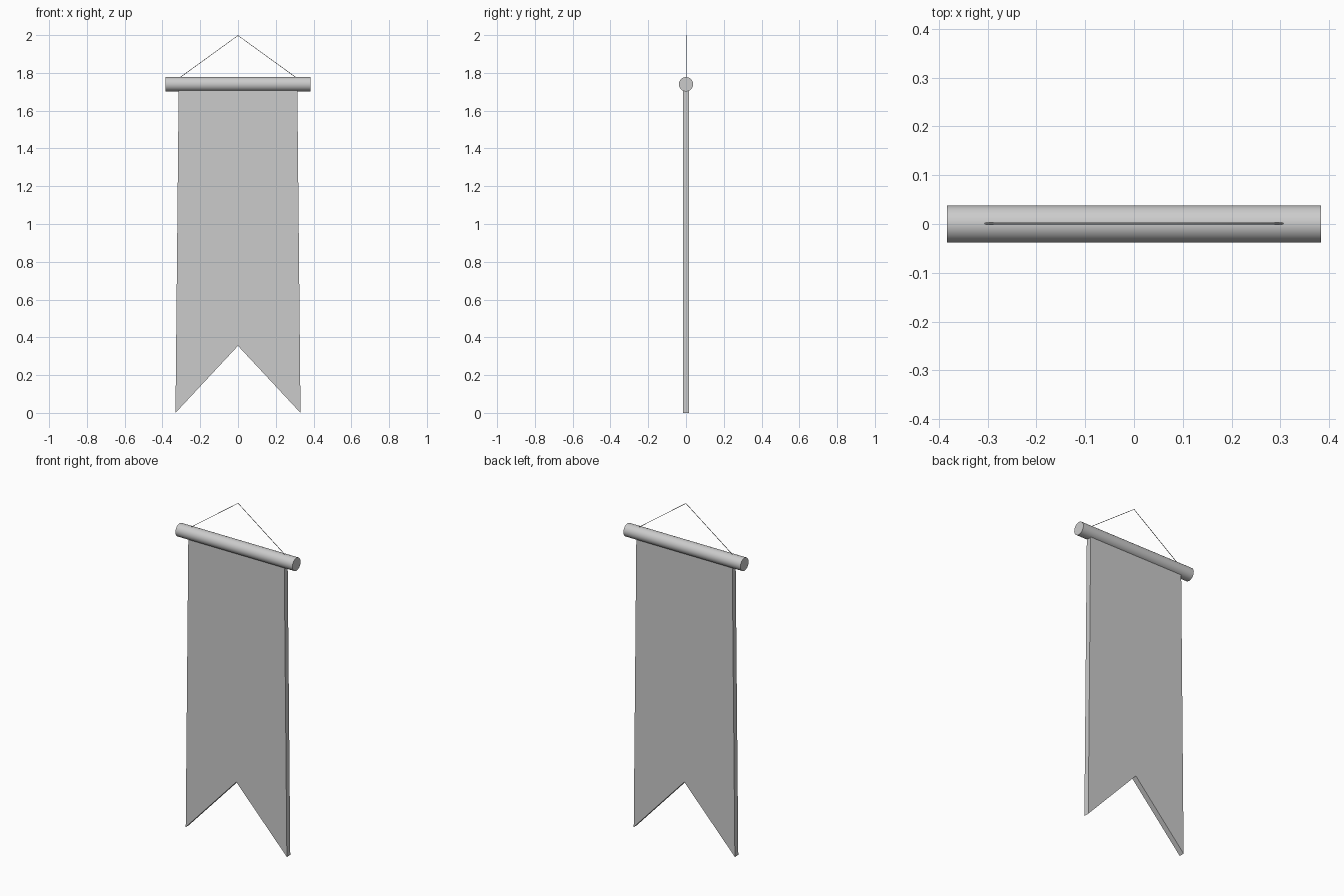
import bpy, bmesh, math

if "Cube" in bpy.data.objects:
    bpy.data.objects.remove(bpy.data.objects["Cube"])

# Cloth: swallow-tailed profile extruded to an even thickness
half = [(0.314, 1.725), (0.331, 0.0)]
profile = half + [(0, 0.355)] + [(-x, z) for x, z in reversed(half)]
bm = bmesh.new()
face = bm.faces.new([bm.verts.new((x, -0.016, z)) for x, z in profile])
ext = bmesh.ops.extrude_face_region(bm, geom=[face])
verts = [v for v in ext["geom"] if isinstance(v, bmesh.types.BMVert)]
bmesh.ops.translate(bm, verts=verts, vec=(0, 0.032, 0))
bmesh.ops.recalc_face_normals(bm, faces=bm.faces)
mesh = bpy.data.meshes.new("banner_cloth")
bm.to_mesh(mesh)
bm.free()
bpy.context.collection.objects.link(bpy.data.objects.new("banner_cloth", mesh))

# Hanging rod
bpy.ops.mesh.primitive_cylinder_add(vertices=32, radius=0.038, depth=0.766,
                                    location=(0, 0, 1.74),
                                    rotation=(0, math.pi / 2, 0))
rod = bpy.context.object
rod.name = "hanging_rod"
bpy.ops.object.shade_smooth_by_angle(angle=math.radians(40))

# Thin cord rising to a point above the rod
curve = bpy.data.curves.new("hanging_cord", "CURVE")
curve.dimensions = "3D"
curve.bevel_depth = 0.0018
curve.bevel_resolution = 1
curve.use_fill_caps = True
spline = curve.splines.new("POLY")
spline.points.add(2)
for p, (x, z) in zip(spline.points, [(-0.308, 1.775), (0, 1.998), (0.308, 1.775)]):
    p.co = (x, 0.001, z, 1)
bpy.context.collection.objects.link(bpy.data.objects.new("hanging_cord", curve))
